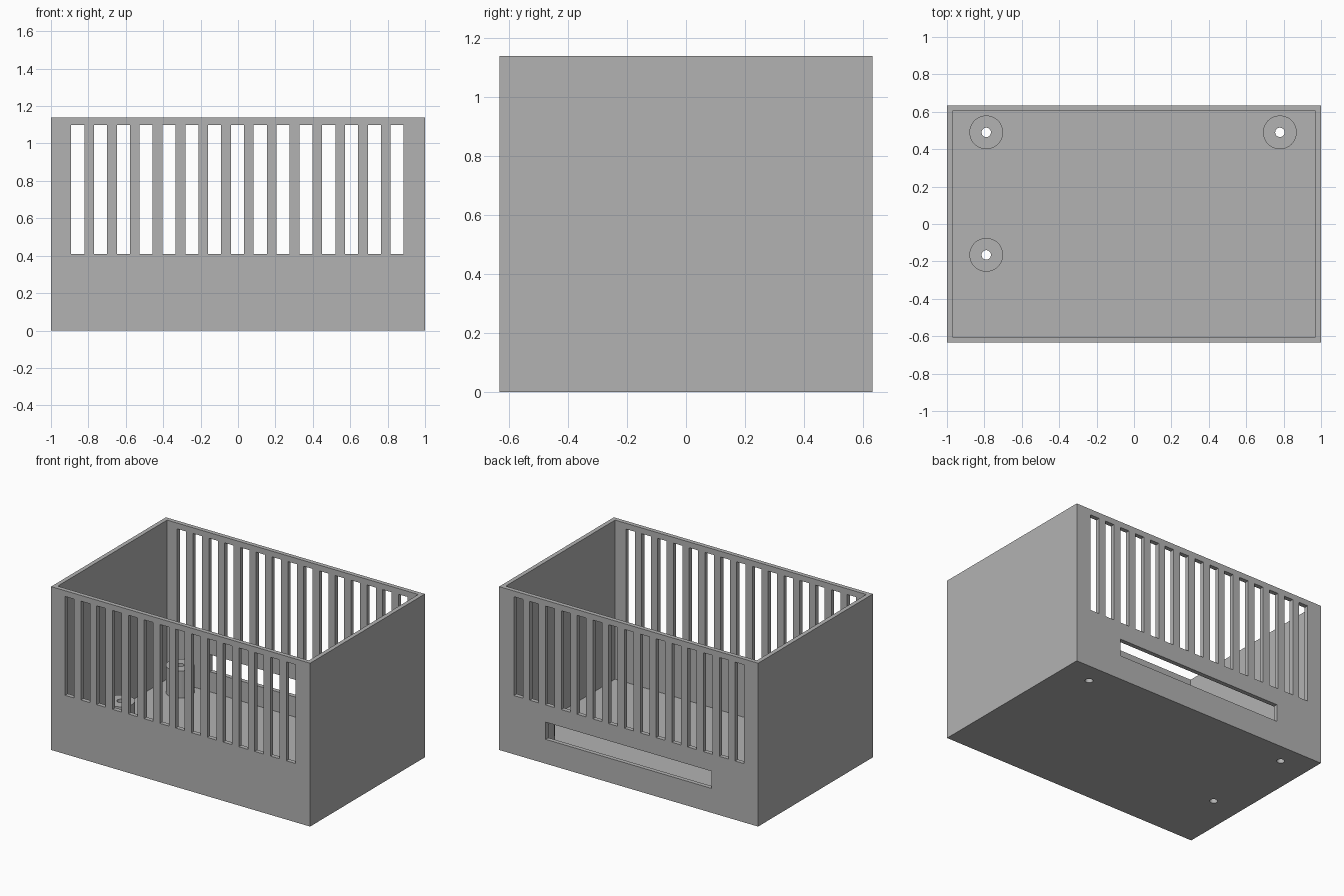
import bpy, bmesh
from mathutils import Matrix, Vector

old = bpy.data.objects.get("Cube")
if old:
    bpy.data.objects.remove(old, do_unlink=True)

# Overall sizes
HX, HY, H = 1.0, 0.633, 1.14
WALL = 0.03
POST_TOP, POST_R, HOLE_R = 0.22, 0.09, 0.025
POSTS = {"back_right_post": (-0.79, 0.49),
         "front_right_post": (-0.79, -0.165),
         "back_left_post": (0.78, 0.49)}

grey = bpy.data.materials.new("plain grey")
grey.use_nodes = True
colour = (0.45, 0.45, 0.45, 1)
grey.diffuse_color = colour
grey.node_tree.nodes["Principled BSDF"].inputs["Base Color"].default_value = colour


def add_box(bm, low, high):
    low, high = Vector(low), Vector(high)
    place = Matrix.Translation((low + high) / 2) @ Matrix.Diagonal((*(high - low), 1))
    bmesh.ops.create_cube(bm, size=1, matrix=place)


def add_cylinder(bm, x, y, low, high, radius):
    bmesh.ops.create_cone(bm, cap_ends=True, segments=48, radius1=radius, radius2=radius,
                          depth=high - low,
                          matrix=Matrix.Translation((x, y, (low + high) / 2)))


def make(name, bm):
    mesh = bpy.data.meshes.new(name)
    bm.to_mesh(mesh)
    bm.free()
    mesh.materials.append(grey)
    obj = bpy.data.objects.new(name, mesh)
    bpy.context.collection.objects.link(obj)
    return obj


def cut(obj, cutter):
    mod = obj.modifiers.new("cut", 'BOOLEAN')
    mod.operation, mod.solver, mod.object = 'DIFFERENCE', 'EXACT', cutter
    bpy.context.view_layer.objects.active = obj
    bpy.ops.object.modifier_apply(modifier=mod.name)


# Open box
bm = bmesh.new()
add_box(bm, (-HX, -HY, 0), (HX, HY, H))
box = make("slotted_box", bm)

# Hollow interior
bm = bmesh.new()
add_box(bm, (-HX + WALL, -HY + WALL, WALL), (HX - WALL, HY - WALL, H + 1))
hollow = make("hollow_cutter", bm)

# Upright vents through front and back, and the wide opening low in the back
bm = bmesh.new()
for i in range(15):
    x = -0.857 + i * 0.122
    add_box(bm, (x - 0.035, -1, 0.41), (x + 0.035, 1, 1.1))
add_box(bm, (-0.64, 0.4, 0.17), (0.64, 1, 0.29))
vents = make("vent_cutter", bm)

# Screw holes through posts and floor
bm = bmesh.new()
for x, y in POSTS.values():
    add_cylinder(bm, x, y, -0.1, 0.5, HOLE_R)
holes = make("screw_hole_cutter", bm)

for cutter in (hollow, vents, holes):
    cutter.hide_render = True
    cut(box, cutter)

# Mounting posts standing on the floor
parts = [box]
for name, (x, y) in POSTS.items():
    bm = bmesh.new()
    add_cylinder(bm, x, y, WALL, POST_TOP, POST_R)
    post = make(name, bm)
    cut(post, holes)
    parts.append(post)

for cutter in (hollow, vents, holes):
    bpy.data.objects.remove(cutter, do_unlink=True)

# Smooth round walls, keep sharp edges
bpy.ops.object.select_all(action='DESELECT')
for part in parts:
    part.select_set(True)
bpy.context.view_layer.objects.active = box
bpy.ops.object.shade_smooth_by_angle()
